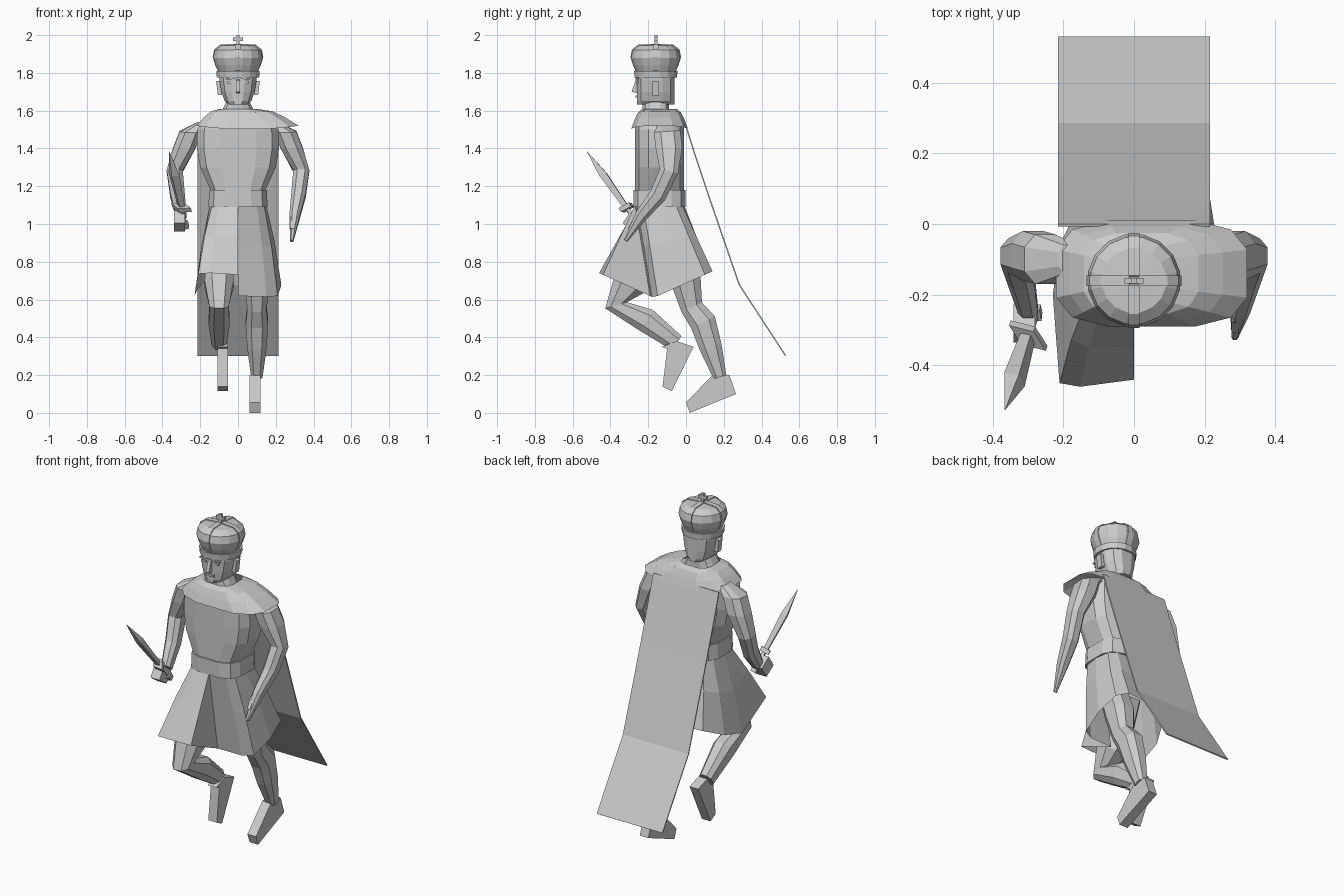
import bpy, bmesh, math
from mathutils import Vector, Matrix

cube = bpy.data.objects.get("Cube")
if cube:
    bpy.data.objects.remove(cube, do_unlink=True)

shade = (.6, .6, .6, 1)
grey = bpy.data.materials.new("plain grey")
grey.use_nodes = True
grey.diffuse_color = shade
grey.node_tree.nodes["Principled BSDF"].inputs["Base Color"].default_value = shade


def finish(name, bm):
    bmesh.ops.recalc_face_normals(bm, faces=bm.faces)
    mesh = bpy.data.meshes.new(name)
    bm.to_mesh(mesh)
    bm.free()
    mesh.materials.append(grey)
    obj = bpy.data.objects.new(name, mesh)
    bpy.context.collection.objects.link(obj)
    return obj


def loft(name, rings, caps=True, closed=True):
    """Skin point rings of equal count."""
    bm = bmesh.new()
    rows = [[bm.verts.new(point) for point in ring] for ring in rings]
    count = len(rows[0])
    for low, high in zip(rows, rows[1:]):
        for here in range(count if closed else count - 1):
            there = (here + 1) % count
            bm.faces.new((low[here], low[there], high[there], high[here]))
    if caps:
        bm.faces.new(rows[0])
        bm.faces.new(rows[-1])
    return finish(name, bm)


def outline(sides, power, offset=.5):
    """Unit rounded outline as (across, forward) pairs, starting at the front."""
    grow = math.cos(math.tau * offset / sides)
    turns = [math.tau * (step + offset) / sides for step in range(sides)]
    return [tuple(math.copysign(min(1, abs(value) / grow) ** power, value)
                  for value in (math.sin(turn), math.cos(turn))) for turn in turns]


def stack(name, profile, y, depth=None, sides=12, power=.6):
    """Upright form from (height, half width) pairs, round unless given a depth."""
    return loft(name, [[(width * across, y - (depth or width) * forward, z)
                        for across, forward in outline(sides, power)]
                       for z, width in profile])


def limb(name, points, radii, side=1):
    """Limb whose sections follow the bends of its path, slightly narrow sideways."""
    path = [Vector((side * x, y, z)) for x, y, z in points]
    last = len(path) - 1
    wide = Vector((.85, 0, 0))
    rings = []
    for step, (point, radius) in enumerate(zip(path, radii)):
        after = (path[min(step + 1, last)] - point).normalized()
        before = (point - path[max(step - 1, 0)]).normalized()
        deep = (after + before).cross(wide).normalized()
        rings.append([point + radius * (wide * across + deep * forward)
                      for across, forward in outline(8, .8)])
    return loft(name, rings)


def slab(name, middle, half, points):
    """Side outline of (y, z) points given a width."""
    return loft(name, [[(x, y, z) for y, z in points] for x in (middle - half, middle + half)])


def box(name, centre, size, turn=0, axis='Y'):
    bm = bmesh.new()
    bmesh.ops.create_cube(bm, size=1, matrix=Matrix.Translation(centre)
                          @ Matrix.Rotation(turn, 4, axis) @ Matrix.Diagonal((*size, 1)))
    return finish(name, bm)


# Torso, neck and belt share one centre line
body_y, head_y = -.14, -.16
stack("torso", [(1.1, .14), (1.18, .145), (1.3, .2), (1.4, .218), (1.5, .215), (1.54, .19)],
      body_y, .13)
stack("neck", [(1.55, .12), (1.61, .08), (1.64, .065), (1.7, .06)], head_y, .07, power=.8)
stack("belt", [(1.09, .157), (1.18, .152)], body_y, .137)

# Mantle rises in a curve to the neck and flares over the left shoulder
mantle = []
for rise in (0, .3, .6, 1):
    fall = 1 - rise
    mantle.append([(.05 * fall + (.09 + .18 * fall) * across,
                    body_y - (.09 + .06 * fall) * forward,
                    1.5 + .11 * math.sin(rise * math.pi / 2) + .02 * fall * across ** 2)
                   for across, forward in outline(12, .6)])
loft("mantle", mantle, caps=False)

# Cape
hang = [(0, 1.53), (.05, 1.37), (.12, 1.16), (.285, .68), (.53, .305)]
cape = loft("cape", [[(side * .215, y, z) for side in (-1, 1)] for y, z in hang],
            caps=False, closed=False)
shell = cape.modifiers.new("thickness", 'SOLIDIFY')
shell.thickness = .007

# Skirt: folded at the front, its right half carried forward by the raised knee
hem_y = [-.19, -.18, -.15, -.02, .1, .14, .13, .06, -.06, -.2, -.45, -.46, -.44]
waist = outline(12, .6, 0)
waist = [Vector((.15 * across, body_y - .13 * forward, 1.1))
         for across, forward in waist + waist[:1]]
hem = [Vector((point.x * 1.53, y, .61 + .45 * abs(y + .17))) for point, y in zip(waist, hem_y)]
middle = [top.lerp(low, .45) for top, low in zip(waist, hem)]
for point in middle:
    point.x *= 1.04
loft("skirt", [waist, middle, hem], caps=False)

# Legs: the left pushes off behind, the right is raised and bent
left_path = [(-.09, .95), (0, .7), (.03, .56), (.09, .48), (.13, .35), (.18, .19)]
right_path = [(-.17, .95), (-.3, .68), (-.37, .57), (-.21, .49), (-.05, .37)]
limb("left_leg", [(.1, y, z) for y, z in left_path], [.07, .08, .06, .07, .06, .035])
limb("right_leg", [(-.1, y, z) for y, z in right_path], [.07, .09, .06, .065, .045])
slab("left_foot", .09, .028, [(.14, .2), (.23, .2), (.265, .1), (.02, 0), (0, .055)])
slab("right_foot", -.08, .028, [(-.13, .35), (-.05, .38), (.04, .35), (-.075, .115),
                                (-.124, .14), (-.1, .34)])

# Arms
arm = [(.18, -.1, 1.54), (.25, -.1, 1.49), (.285, -.09, 1.4),
       (.335, -.09, 1.28), (.32, -.15, 1.15), (.3, -.24, 1.04)]
girth = [.04, .07, .07, .05, .045, .033]
limb("left_arm", arm + [(.285, -.32, .91)], girth + [.01])
limb("right_arm", arm, girth, side=-1)
box("left_thumb", (.285, -.28, 1), (.02, .025, .07), -.5, 'X')
box("right_fist", (-.31, -.28, 1.015), (.06, .08, .08), -.6, 'X')

# Dagger along a slanted axis
pommel, tip = Vector((-.275, -.24, .98)), Vector((-.365, -.525, 1.385))
axis = tip - pommel
across_blade = Vector((.8, -.55, -.2))
through_blade = axis.cross(across_blade).normalized()


def dagger_part(name, stations):
    """Diamond sections from (position, half width, half thickness)."""
    loft(name, [[pommel + axis * along + spread for spread in
                 (across_blade * wide, through_blade * thick,
                  -across_blade * wide, -through_blade * thick)]
                for along, wide, thick in stations])


dagger_part("dagger_pommel", [(0, .02, .02), (.07, .025, .025)])
dagger_part("dagger_grip", [(.07, .013, .013), (.25, .013, .013)])
dagger_part("dagger_guard", [(.24, .065, .03), (.29, .065, .03)])
dagger_part("dagger_blade", [(.28, .025, .015), (.7, .036, .022), (1, .001, .001)])

# Head and face
stack("head", [(1.632, .05), (1.65, .07), (1.7, .088), (1.76, .098), (1.8, .1)],
      head_y, .1, power=.8)
slab("nose", 0, .01, [(-.25, 1.77), (-.268, 1.76), (-.288, 1.7), (-.25, 1.69)])
box("mouth", (0, -.26, 1.675), (.055, .014, .012))
for side, label in ((1, "left"), (-1, "right")):
    box(label + "_eye", (side * .04, -.258, 1.75), (.032, .014, .012))
    box(label + "_brow", (side * .04, -.26, 1.77), (.05, .016, .009), side * .12)
    box(label + "_ear", (side * .1, head_y, 1.72), (.022, .035, .075), side * .12)

# Crown: band, puffed cap, four arches and a cross
puff = [(1.81, .105), (1.84, .118), (1.88, .13), (1.92, .122), (1.945, .09), (1.95, .01)]
stack("crown_band", [(1.775, .112), (1.81, .115)], head_y, sides=16, power=1)
stack("crown_cap", puff, head_y, sides=16, power=1)
for quarter in range(4):
    spin = (Matrix.Translation((0, head_y, 0))
            @ Matrix.Rotation(quarter * math.pi / 2, 4, 'Z'))
    loft("crown_arch", [[spin @ Vector((reach + lift, edge, z + lift))
                         for lift, edge in ((-.01, -.015), (-.01, .015), (.004, .015), (.004, -.015))]
                        for z, reach in puff])
box("cross_post", (0, head_y, 1.97), (.018, .016, .06))
box("cross_bar", (0, head_y, 1.978), (.054, .016, .018))
